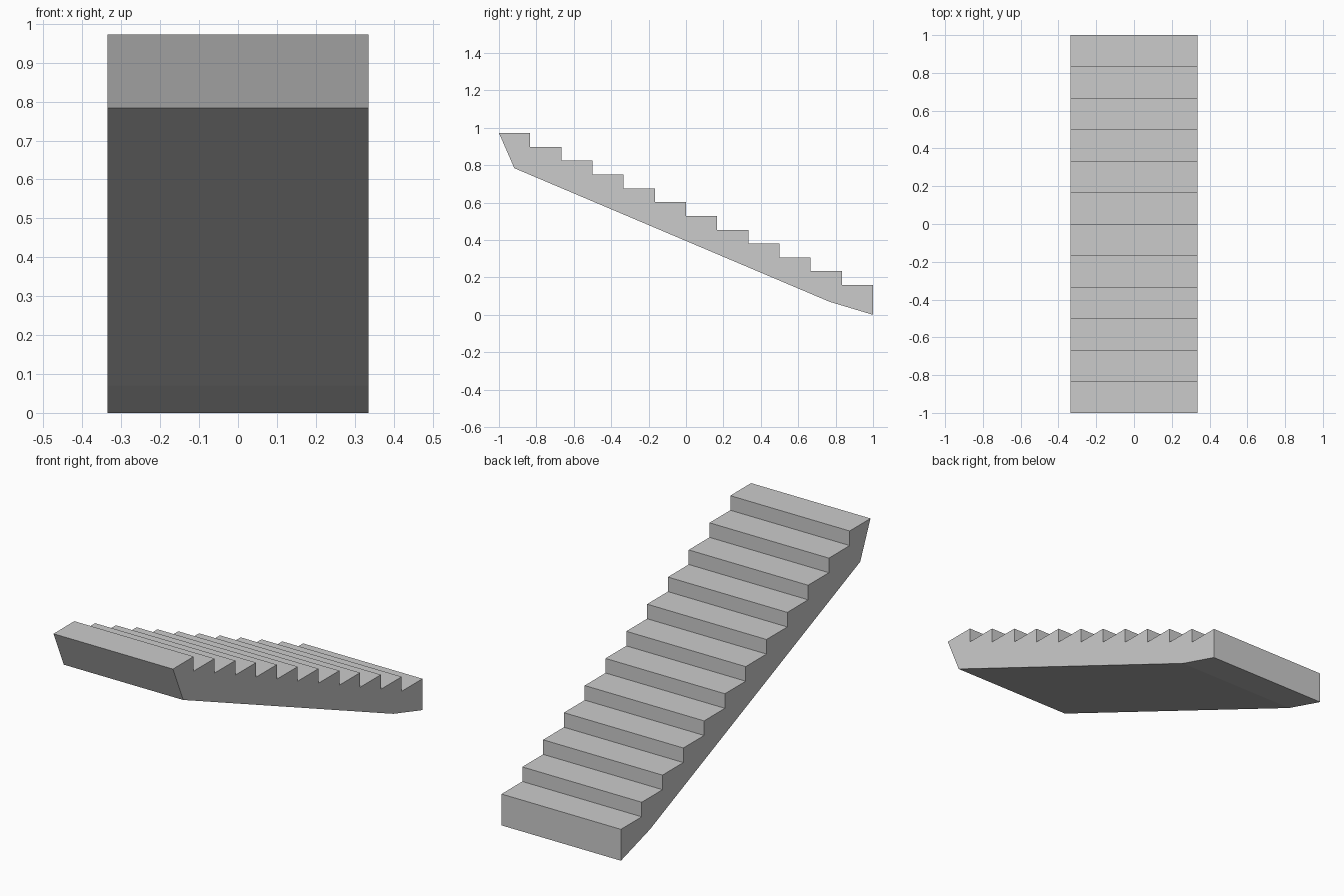
import bpy, bmesh

if "Cube" in bpy.data.objects:
    bpy.data.objects.remove(bpy.data.objects["Cube"])

STEPS = 12
HALF_WIDTH = 0.335
DEPTH = 2 / STEPS
TOP, LOWEST = 0.972, 0.159
RISE = (TOP - LOWEST) / (STEPS - 1)

# Side profile (y, z): treads and risers from the top step down
profile = []
for i in range(STEPS):
    z = TOP - i * RISE
    profile += [(-1 + i * DEPTH, z), (-1 + (i + 1) * DEPTH, z)]
# Sloping underside back up to the top landing
profile += [(1.0, 0.0), (0.767, 0.07), (-0.918, 0.784)]

# Extrude the profile across the width
bm = bmesh.new()
face = bm.faces.new([bm.verts.new((-HALF_WIDTH, y, z)) for y, z in profile])
result = bmesh.ops.extrude_face_region(bm, geom=[face])
moved = [v for v in result["geom"] if isinstance(v, bmesh.types.BMVert)]
bmesh.ops.translate(bm, verts=moved, vec=(2 * HALF_WIDTH, 0, 0))
bmesh.ops.recalc_face_normals(bm, faces=bm.faces)

mesh = bpy.data.meshes.new("stair_flight")
bm.to_mesh(mesh)
bm.free()
bpy.context.collection.objects.link(bpy.data.objects.new("stair_flight", mesh))
